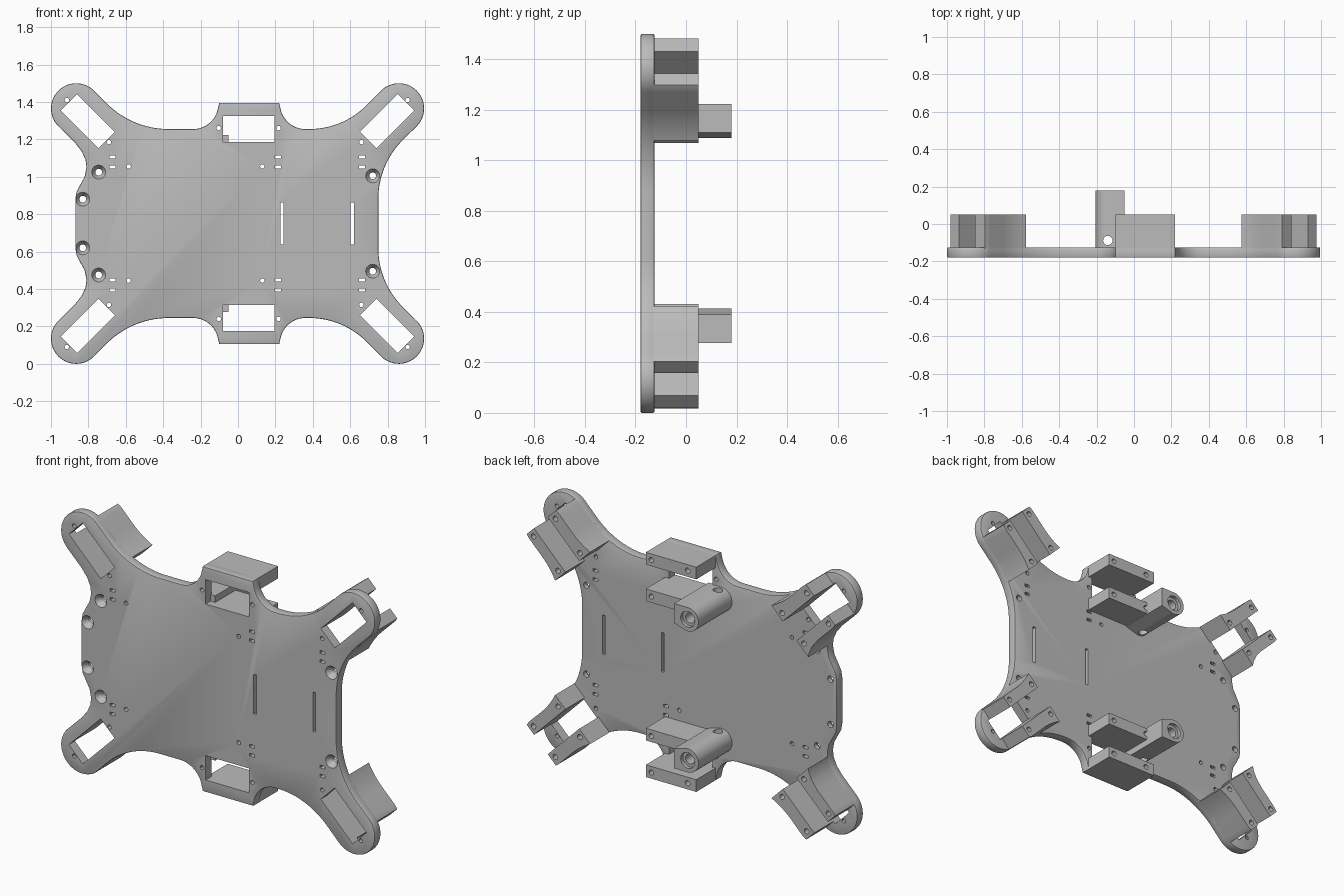
import bpy, bmesh
from math import radians, sin, cos
from mathutils import Matrix, Vector

if "Cube" in bpy.data.objects:
    bpy.data.objects.remove(bpy.data.objects["Cube"])

grey = bpy.data.materials.new("plain_grey")
grey.use_nodes = True
GREY = (0.5, 0.5, 0.5, 1)
grey.diffuse_color = GREY
grey.node_tree.nodes["Principled BSDF"].inputs["Base Color"].default_value = GREY

MID = 0.75                      # height of the symmetry line
FRONT, BACK, POST, TUBE = -0.18, -0.125, 0.05, 0.18


def arc(cx, cz, r, a0, a1, n=16):
    angles = [radians(a0 + (a1 - a0) * i / n) for i in range(n + 1)]
    return [(cx + r * cos(a), cz + r * sin(a)) for a in angles]


def prism(bm, pts, y0, y1, side=1):
    """Extrude an (x, height above middle) profile along y."""
    face = bm.faces.new([bm.verts.new((x, y0, MID + side * w)) for x, w in pts])
    out = bmesh.ops.extrude_face_region(bm, geom=[face])
    verts = [v for v in out["geom"] if isinstance(v, bmesh.types.BMVert)]
    bmesh.ops.translate(bm, verts=verts, vec=(0, y1 - y0, 0))


def rect(x0, x1, w0, w1):
    return [(x0, w0), (x1, w0), (x1, w1), (x0, w1)]


def disc(x, w, r, n=20):
    return arc(x, w, r, 0, 360, n)[:-1]


def cone(bm, x, w, r0, r1, y0, y1):
    m = Matrix.Translation((x, (y0 + y1) / 2, MID + w)) @ Matrix.Rotation(radians(-90), 4, "X")
    bmesh.ops.create_cone(bm, cap_ends=True, segments=24, radius1=r0, radius2=r1,
                          depth=y1 - y0, matrix=m)


def finish(name, bm):
    bmesh.ops.recalc_face_normals(bm, faces=bm.faces)
    mesh = bpy.data.meshes.new(name)
    bm.to_mesh(mesh)
    bm.free()
    mesh.materials.append(grey)
    ob = bpy.data.objects.new(name, mesh)
    bpy.context.collection.objects.link(ob)
    return ob


def activate(ob):
    bpy.ops.object.select_all(action="DESELECT")
    ob.select_set(True)
    bpy.context.view_layer.objects.active = ob


def boolean(ob, bm, operation="DIFFERENCE"):
    cutter = finish("cutter", bm)
    cutter.hide_render = True
    mod = ob.modifiers.new("cut", "BOOLEAN")
    mod.operation, mod.object, mod.solver = operation, cutter, "EXACT"
    activate(ob)
    bpy.ops.object.modifier_apply(modifier=mod.name)
    bpy.data.objects.remove(cutter)


# Outline of the upper half, running from the right edge to the left edge
half = arc(1.197, 0.13, 0.447, 180, 135)
half += arc(0.86, 0.615, 0.135, -45, 135, 28)
half += arc(0.38, 0.94, 0.435, -45, -90)
half += arc(0.36, 0.64, 0.135, -90, -170)
half += [(0.22, 0.645), (-0.10, 0.645)]
half += arc(-0.24, 0.64, 0.135, -10, -90)
half += arc(-0.37, 0.976, 0.471, -90, -135)
half += arc(-0.865, 0.615, 0.135, 45, 225, 28)
half += [(-0.87, 0.43), (-0.835, 0.385), (-0.815, 0.34), (-0.81, 0.30),
         (-0.82, 0.25), (-0.845, 0.205), (-0.863, 0.17), (-0.87, 0.13)]
outline = half + [(x, -w) for x, w in reversed(half)]


def arm_pt(hand, along, across):
    """Point in the diagonal frame of an upper arm, origin at its window centre."""
    k = 0.5 ** 0.5
    cx = 0.797 if hand > 0 else -0.803
    return (cx + hand * (along - across) * k, 0.547 + (along + across) * k)


def arm_rect(hand, a0, a1, c0, c1):
    return [arm_pt(hand, a, c) for a, c in ((a0, c0), (a1, c0), (a1, c1), (a0, c1))]


# Plate with softened rims
bm = bmesh.new()
prism(bm, outline, FRONT, BACK)
rims = [e for e in bm.edges if abs(e.verts[0].co.y - e.verts[1].co.y) < 1e-5]
bmesh.ops.bevel(bm, geom=rims, offset=0.006, segments=2, profile=0.5, affect="EDGES")
plate = finish("plate", bm)

# Windows, slots and small holes through the plate
bm = bmesh.new()
Y0, Y1 = FRONT - 0.05, BACK + 0.05
for side in (1, -1):
    prism(bm, rect(-0.08, 0.195, 0.435, 0.575), Y0, Y1, side)
    for hand in (1, -1):
        prism(bm, arm_rect(hand, -0.143, 0.143, -0.062, 0.062), Y0, Y1, side)
    for x, w in ((-0.585, 0.305), (-0.69, 0.435), (0.13, 0.305), (0.66, 0.435),
                 (-0.915, 0.66), (0.907, 0.66), (-0.103, 0.51), (0.217, 0.51)):
        prism(bm, disc(x, w, 0.012, 12), Y0, Y1, side)
    for x in (-0.67, 0.215, 0.662):
        for w in (0.303, 0.355):
            prism(bm, rect(x - 0.016, x + 0.016, w - 0.008, w + 0.008), Y0, Y1, side)
for x in (0.235, 0.61):
    prism(bm, rect(x - 0.009, x + 0.009, -0.113, 0.113), Y0, Y1)
screws = [(x, s * w) for x, w in ((-0.745, 0.275), (-0.83, 0.13), (0.72, 0.255)) for s in (1, -1)]
for x, w in screws:
    cone(bm, x, w, 0.018, 0.018, Y0, Y1)
boolean(plate, bm)

# Countersinks on the front
bm = bmesh.new()
for x, w in screws:
    cone(bm, x, w, 0.038, 0.018, FRONT - 0.001, FRONT + 0.03)
boolean(plate, bm)

# Arm mounts: two rails beside each arm window, flush with the outline
bm = bmesh.new()
prism(bm, outline, BACK - 0.02, POST)
mounts = finish("arm_mount_rails", bm)
bm = bmesh.new()
for side in (1, -1):
    for hand in (1, -1):
        for c0, c1 in ((-0.2, -0.062), (0.062, 0.2)):
            prism(bm, arm_rect(hand, -0.155, 0.127, c0, c1), -0.3, 0.3, side)
boolean(mounts, bm, "INTERSECT")
bm = bmesh.new()
for side in (1, -1):
    for hand in (1, -1):
        for a in (-0.125, 0.095):
            for c in (-0.098, 0.098):
                prism(bm, disc(*arm_pt(hand, a, c), 0.015, 14), POST - 0.1, POST + 0.05, side)
boolean(mounts, bm)

# Centre mounts: an outer and an inner rail at each middle window
for side, word in ((1, "upper"), (-1, "lower")):
    for part, w0, w1 in (("outer", 0.575, 0.645), ("inner", 0.365, 0.435)):
        bm = bmesh.new()
        prism(bm, rect(-0.10, 0.22, w0, w1), BACK - 0.02, POST, side)
        rail = finish(f"{word}_{part}_rail", bm)
        bm = bmesh.new()
        for x in (-0.045, 0.185):
            prism(bm, disc(x, (w0 + w1) / 2, 0.015, 14), POST - 0.1, POST + 0.05, side)
        boolean(rail, bm)

    # Tube beside the inner rail, with bore, counterbore and cross hole
    bm = bmesh.new()
    prism(bm, arc(-0.137, 0.405, 0.068, 90, 290, 30) + [(-0.05, 0.36), (-0.05, 0.473)],
          BACK - 0.01, TUBE, side)
    tube = finish(f"{word}_tube", bm)
    for r, depth in ((0.028, 0.25), (0.045, 0.02)):
        bm = bmesh.new()
        prism(bm, disc(-0.137, 0.405, r, 28), TUBE - depth, TUBE + 0.05, side)
        boolean(tube, bm)
    bm = bmesh.new()
    hole = Matrix.Translation(Vector((-0.14, -0.088, MID + side * 0.405)))
    bmesh.ops.create_cone(bm, cap_ends=True, segments=20, radius1=0.025, radius2=0.025,
                          depth=0.3, matrix=hole)
    boolean(tube, bm)

# Smooth the curved walls, keep the edges crisp
for ob in list(bpy.context.collection.objects):
    if ob.type == "MESH":
        activate(ob)
        bpy.ops.object.shade_smooth_by_angle(angle=radians(30))
